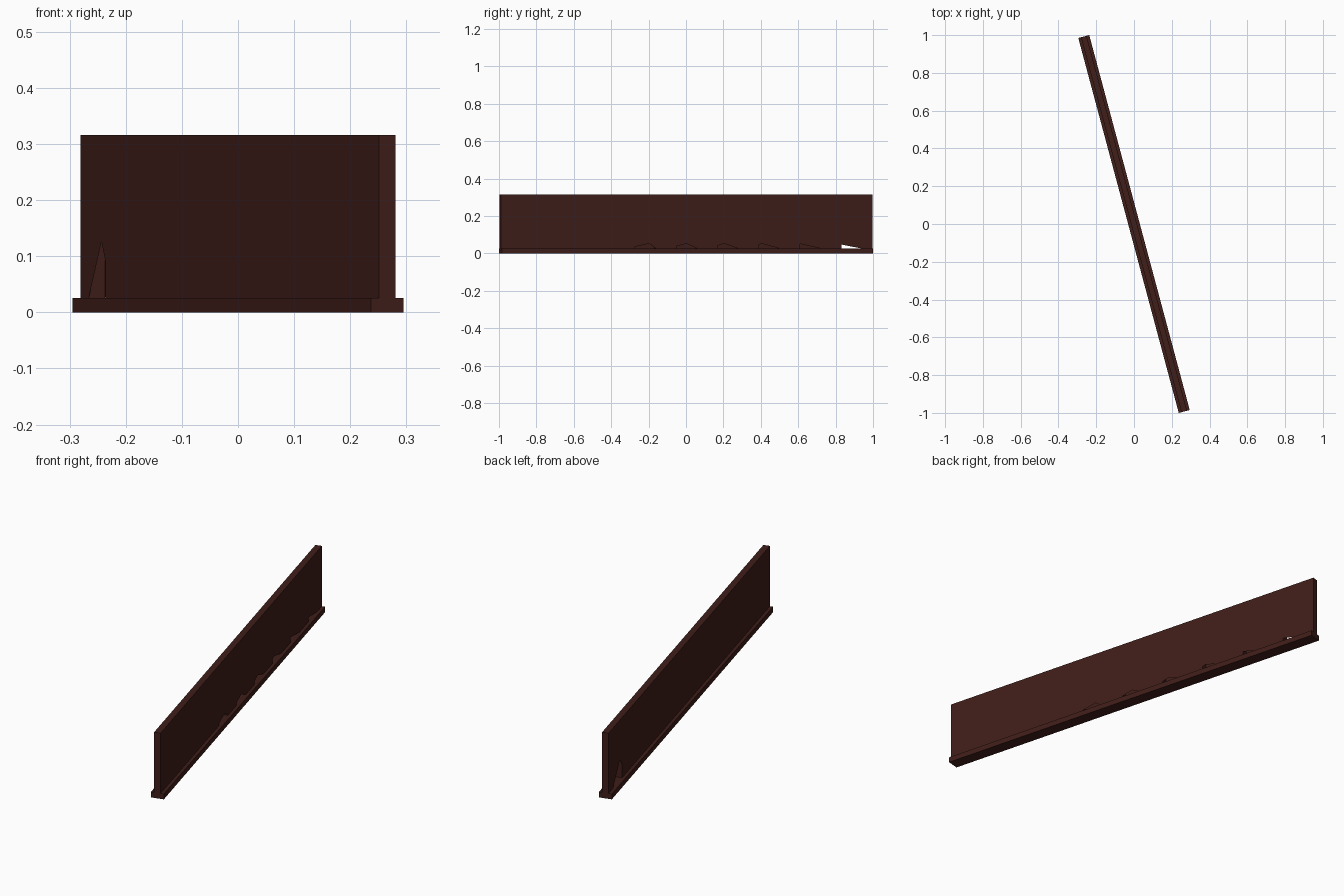
import bpy, bmesh, math

if "Cube" in bpy.data.objects:
    bpy.data.objects.remove(bpy.data.objects["Cube"])

ANGLE = math.radians(-75)      # length runs along local x
HALF_L, HALF_T, HALF_W = 1.0275, 0.015, 0.03
Z0, Z1 = 0.026, 0.316
PITCH = 2 * HALF_L / 9

mat = bpy.data.materials.new("dark_wood")
mat.diffuse_color = (0.05, 0.013, 0.01, 1)
mat.use_nodes = True
mat.node_tree.nodes["Principled BSDF"].inputs["Base Color"].default_value = mat.diffuse_color


def finish(bm, name):
    bmesh.ops.recalc_face_normals(bm, faces=bm.faces)
    me = bpy.data.meshes.new(name)
    bm.to_mesh(me)
    bm.free()
    ob = bpy.data.objects.new(name, me)
    ob.rotation_euler.z = ANGLE
    me.materials.append(mat)
    bpy.context.collection.objects.link(ob)


# Openings along the bottom edge: nine wide slots with a narrow slit between each
openings = [(k * PITCH, 0.0575, 0.25) for k in range(-4, 5)]
openings += [((k + 0.5) * PITCH, 0.009, 0.09) for k in range(-4, 4)]
openings.sort()


def panel_profile(t_low, t_high):
    """Panel outline; each opening shows as a wedge rising towards a top point."""
    pts = []
    mid = (t_low + t_high) / 2
    for c, h, _ in openings:
        a, b = c - h, c + h
        if c > mid:
            rise = (Z1 - Z0) * 2 * h / max(b - t_low, 0.1)
            tip = a
        else:
            rise = (Z1 - Z0) * 2 * h / max(t_high - a, 0.1)
            tip = b
        pts += [(a, Z0), (tip, Z0 + rise), (b, Z0)]
    return [(-HALF_L, Z0)] + pts + [(HALF_L, Z0), (HALF_L, Z1), (-HALF_L, Z1)]


def quad(bm, pts):
    bm.faces.new([bm.verts.new(p) for p in pts])


# Upright panel: two faces with wedge cutouts, top and ends
bm = bmesh.new()
for y, t_low, t_high in ((-HALF_T, -0.80, -0.72), (HALF_T, 0.45, 0.56)):
    face = bm.faces.new([bm.verts.new((x, y, z)) for x, z in panel_profile(t_low, t_high)])
    bmesh.ops.triangulate(bm, faces=[face])
T = HALF_T
quad(bm, [(-HALF_L, -T, Z1), (HALF_L, -T, Z1), (HALF_L, T, Z1), (-HALF_L, T, Z1)])
for x in (-HALF_L, HALF_L):
    quad(bm, [(x, -T, Z0), (x, T, Z0), (x, T, Z1), (x, -T, Z1)])
# Side and top walls inside the openings
for c, h, top in openings:
    for x in (c - h, c + h):
        quad(bm, [(x, -T, Z0), (x, T, Z0), (x, T, top), (x, -T, top)])
    quad(bm, [(c - h, -T, top), (c + h, -T, top), (c + h, T, top), (c - h, T, top)])
bmesh.ops.remove_doubles(bm, verts=bm.verts, dist=1e-5)
finish(bm, "panel")

# Base rail
bm = bmesh.new()
bmesh.ops.create_cube(bm, size=1)
for v in bm.verts:
    v.co = (v.co.x * 2 * HALF_L, v.co.y * 2 * HALF_W, (v.co.z + 0.5) * Z0)
finish(bm, "base_rail")
